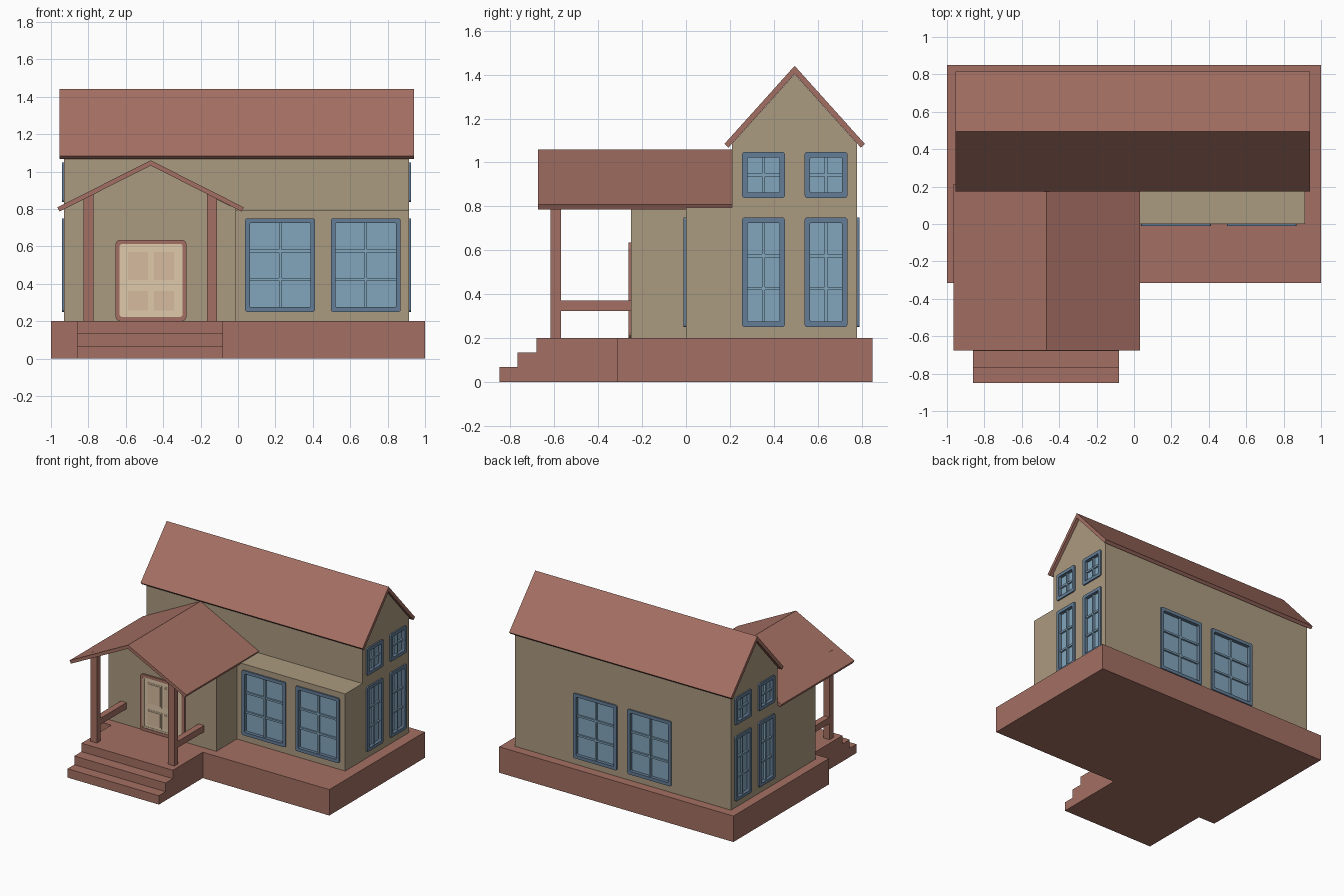
import bpy, bmesh, math
from mathutils import Matrix, Vector

cube = bpy.data.objects.get("Cube")
if cube:
    bpy.data.objects.remove(cube, do_unlink=True)


def material(name, r, g, b):
    m = bpy.data.materials.new(name)
    m.use_nodes = True
    m.diffuse_color = (r, g, b, 1)
    m.node_tree.nodes["Principled BSDF"].inputs["Base Color"].default_value = (r, g, b, 1)
    return m


CLAY = material("clay red", 0.37, 0.16, 0.125)
WALL = material("tan wall", 0.41, 0.325, 0.215)
FRAME = material("slate blue frame", 0.127, 0.205, 0.305)
GLASS = material("pale blue glass", 0.225, 0.375, 0.505)
DOOR = material("cream door", 0.74, 0.58, 0.40)
PANEL = material("beige door panel", 0.68, 0.50, 0.35)


def finish(name, bm, *mats):
    bmesh.ops.recalc_face_normals(bm, faces=bm.faces)
    me = bpy.data.meshes.new(name)
    bm.to_mesh(me)
    bm.free()
    for m in mats:
        me.materials.append(m)
    ob = bpy.data.objects.new(name, me)
    bpy.context.collection.objects.link(ob)
    return ob


def add_box(bm, lo, hi, index=0, matrix=Matrix()):
    lo, hi = Vector(lo), Vector(hi)
    place = matrix @ Matrix.Translation((lo + hi) / 2) @ Matrix.Diagonal((*(hi - lo), 1))
    verts = bmesh.ops.create_cube(bm, size=1, matrix=place)["verts"]
    for f in {f for v in verts for f in v.link_faces}:
        f.material_index = index


def box(name, lo, hi, mat):
    bm = bmesh.new()
    add_box(bm, lo, hi)
    return finish(name, bm, mat)


def prism(name, profile, axis, start, end, mat):
    """Extrude a (horizontal, z) profile along x or y."""
    bm = bmesh.new()

    def at(p, d):
        return (d, p[0], p[1]) if axis == "x" else (p[0], d, p[1])
    a = [bm.verts.new(at(p, start)) for p in profile]
    b = [bm.verts.new(at(p, end)) for p in profile]
    bm.faces.new(a)
    bm.faces.new(b[::-1])
    for i in range(len(a)):
        j = (i + 1) % len(a)
        bm.faces.new((a[i], b[i], b[j], a[j]))
    return finish(name, bm, mat)


def gable_roof(name, centre, half, ridge, slope, axis, start, end, thick=0.025):
    ang = math.atan(slope)
    eave = ridge - half * slope
    inner, low = half - thick * math.sin(ang), eave - thick * math.cos(ang)
    under = ridge - thick / math.cos(ang)
    pts = [(-half, eave), (0, ridge), (half, eave), (inner, low), (0, under), (-inner, low)]
    return prism(name, [(centre + u, z) for u, z in pts], axis, start, end, CLAY)


def wall_matrix(centre, normal):
    n, up = Vector(normal), Vector((0, 0, 1))
    rot = Matrix((up.cross(n), up, n)).transposed().to_4x4()
    return Matrix.Translation(centre) @ rot


def rounded(w, h, r, depth):
    """Rounded rectangle outline around the origin."""
    pts = []
    for k, (sx, sy) in enumerate([(1, 1), (-1, 1), (-1, -1), (1, -1)]):
        for s in range(4):
            a = math.pi / 2 * (k + s / 3)
            pts.append(Vector((sx * (w / 2 - r) + r * math.cos(a),
                               sy * (h / 2 - r) + r * math.sin(a), depth)))
    return pts


def add_ring(bm, mat, w, h, border, front, back, radius):
    """Raised border with an inner face closing its back."""
    iw, ih = w - 2 * border, h - 2 * border
    loops = [rounded(w, h, radius, -0.001), rounded(w, h, radius, front),
             rounded(iw, ih, radius / 2, front), rounded(iw, ih, radius / 2, back)]
    rings = [[bm.verts.new(mat @ p) for p in lp] for lp in loops]
    for a, b in zip(rings, rings[1:]):
        for i in range(len(a)):
            j = (i + 1) % len(a)
            bm.faces.new((a[i], a[j], b[j], b[i]))
    bm.faces.new(rings[-1]).material_index = 1


def window(name, centre, normal, w, h, rows, cutter):
    mat = wall_matrix(centre, normal)
    border, back = 0.025, -0.015
    iw, ih = w / 2 - border, h / 2 - border
    bm = bmesh.new()
    add_ring(bm, mat, w, h, border, 0.011, back, 0.012)
    # glazing bars
    t = 0.007
    add_box(bm, (-t, -ih, back - 0.001), (t, ih, 0), 1, mat)
    for k in range(1, rows):
        v = -ih + 2 * ih * k / rows
        add_box(bm, (-iw, v - t, back - 0.001), (iw, v + t, -0.002), 1, mat)
    finish(name, bm, FRAME, GLASS)
    # opening in the wall
    add_box(cutter, (-iw - 0.003, -ih - 0.003, -0.018), (iw + 0.003, ih + 0.003, 0.05), 0, mat)


def cut(wall, cutter_mesh):
    cutter = finish("window_cutter", cutter_mesh)
    cutter.hide_render = True
    mod = wall.modifiers.new("openings", "BOOLEAN")
    mod.operation, mod.solver, mod.object = "DIFFERENCE", "EXACT", cutter
    bpy.context.view_layer.update()
    done = wall.evaluated_get(bpy.context.evaluated_depsgraph_get())
    wall.data = bpy.data.meshes.new_from_object(done)
    wall.modifiers.clear()
    bpy.data.objects.remove(cutter, do_unlink=True)


# foundation, porch deck and steps
box("foundation", (-1, -0.315, 0), (1, 0.85, 0.2), CLAY)
stairs = [(-0.315, 0), (-0.85, 0), (-0.85, 0.068), (-0.768, 0.068), (-0.768, 0.135),
          (-0.68, 0.135), (-0.68, 0.2), (-0.315, 0.2)]
prism("porch_deck_and_steps", stairs, "x", -0.86, -0.08, CLAY)

# house bodies
main = prism("main_house_walls", [(0.21, 0.2), (0.78, 0.2), (0.78, 1.085), (0.495, 1.402),
                                  (0.21, 1.085)], "x", -0.93, 0.915, WALL)
PX = -0.467  # porch ridge
prism("entry_room_walls", [(-0.93, 0.2), (-0.01, 0.2), (-0.01, 0.8), (PX, 1.034),
                           (-0.93, 0.8)], "y", -0.25, 0.212, WALL)
front_room = box("front_room_walls", (-0.012, 0, 0.2), (0.915, 0.212, 0.795), WALL)

# roofs
gable_roof("main_roof", 0.495, 0.32, 1.44, 1.112, "x", -0.955, 0.94)
gable_roof("porch_roof", PX, 0.498, 1.06, 0.505, "y", -0.675, 0.215)

# porch posts and rails
for side, x in (("right", -0.8), ("left", -0.138)):
    box(f"porch_post_{side}", (x - 0.027, -0.617, 0.2), (x + 0.027, -0.57, 0.88), CLAY)
    box(f"porch_rail_{side}", (x - 0.024, -0.571, 0.323), (x + 0.024, -0.25, 0.372), CLAY)

# windows of the main house: both gable ends, then the back
cutter = bmesh.new()
for side, x, n in (("left", 0.915, 1), ("right", -0.93, -1)):
    for place, y in (("front", 0.353), ("back", 0.638)):
        window(f"{side}_lower_{place}_window", (x, y, 0.5), (n, 0, 0), 0.195, 0.5, 3, cutter)
        window(f"{side}_upper_{place}_window", (x, y, 0.943), (n, 0, 0), 0.195, 0.21, 2, cutter)
for side, x in (("left", 0.225), ("right", -0.238)):
    window(f"back_{side}_window", (x, 0.78, 0.5), (0, 1, 0), 0.373, 0.5, 3, cutter)
cut(main, cutter)

# front room windows
cutter = bmesh.new()
for side, x in (("right", 0.225), ("left", 0.683)):
    window(f"front_{side}_window", (x, 0, 0.5), (0, -1, 0), 0.373, 0.5, 3, cutter)
cut(front_room, cutter)

# door with casing and four panels
mat = wall_matrix((-0.465, -0.25, 0.418), (0, -1, 0))
bm = bmesh.new()
add_ring(bm, mat, 0.38, 0.434, 0.022, 0.012, 0.003, 0.025)
finish("door_casing", bm, CLAY, DOOR)
bm = bmesh.new()
add_ring(bm, mat, 0.336, 0.39, 0.012, 0.008, 0.005, 0.004)
for u in (-0.07, 0.07):
    for v, h in ((0.078, 0.17), (-0.108, 0.125)):
        add_box(bm, (u - 0.063, v - h / 2, 0.003), (u + 0.063, v + h / 2, 0.007), 1, mat)
        add_box(bm, (u - 0.053, v - h / 2 + 0.01, 0.003), (u + 0.053, v + h / 2 - 0.01, 0.011), 2, mat)
finish("front_door", bm, DOOR, DOOR, PANEL)
